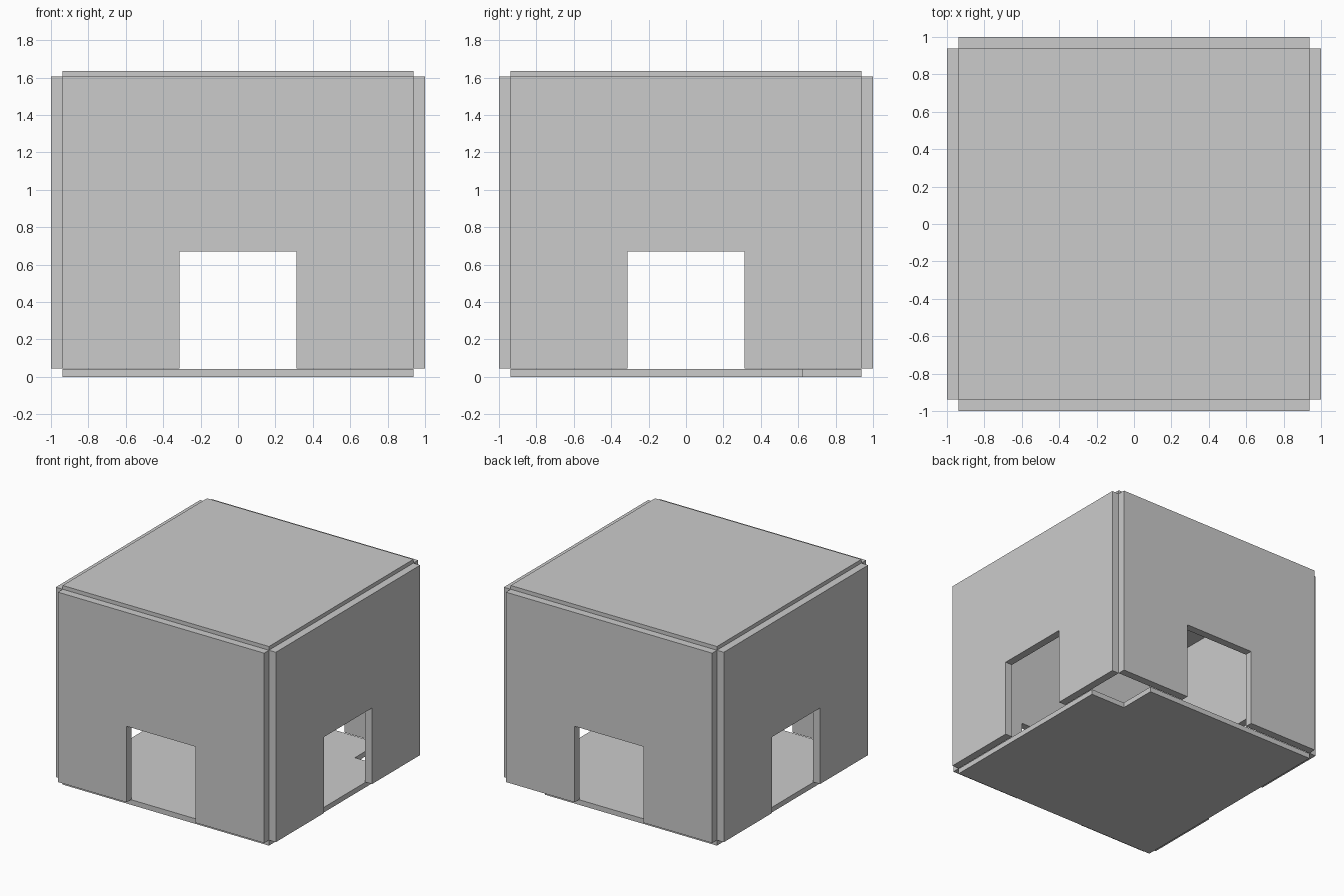
import bpy, bmesh
from math import pi
from mathutils import Matrix

if "Cube" in bpy.data.objects:
    bpy.data.objects.remove(bpy.data.objects["Cube"])

E = 0.9375                      # inner half width of the room
D = 0.3125                      # half width of a doorway, also floor notch size
WALL_Z0, WALL_Z1, DOOR_Z = 0.045, 1.605, 0.67
SLAB, TOP = 0.042, 1.636


def extruded(name, outline, depth, matrix):
    """Flat outline in XY extruded along local Z, then placed by matrix."""
    bm = bmesh.new()
    face = bm.faces.new([bm.verts.new((x, y, 0)) for x, y in outline])
    geom = bmesh.ops.extrude_face_region(bm, geom=[face])["geom"]
    verts = [g for g in geom if isinstance(g, bmesh.types.BMVert)]
    bmesh.ops.translate(bm, verts=verts, vec=(0, 0, depth))
    bm.transform(matrix)
    bmesh.ops.recalc_face_normals(bm, faces=bm.faces)
    mesh = bpy.data.meshes.new(name)
    bm.to_mesh(mesh)
    bm.free()
    obj = bpy.data.objects.new(name, mesh)
    bpy.context.collection.objects.link(obj)
    return obj


# Four walls, each an arch-shaped panel around a doorway
panel = [(-E, WALL_Z0), (-D, WALL_Z0), (-D, DOOR_Z), (D, DOOR_Z),
         (D, WALL_Z0), (E, WALL_Z0), (E, WALL_Z1), (-E, WALL_Z1)]
stand = Matrix.Translation((0, -E, 0)) @ Matrix.Rotation(pi / 2, 4, 'X')
for i, side in enumerate(("front", "right", "back", "left")):
    extruded(side + "_wall", panel, 1 - E, Matrix.Rotation(i * pi / 2, 4, 'Z') @ stand)

# Floor with a square hatch opening in the back right corner
N = E - D
extruded("floor", [(-E, -E), (E, -E), (E, N), (N, N), (N, E), (-E, E)], SLAB, Matrix())

# Roof slab, set slightly proud of the walls
extruded("roof", [(-E, -E), (E, -E), (E, E), (-E, E)], SLAB,
         Matrix.Translation((0, 0, TOP - SLAB)))
